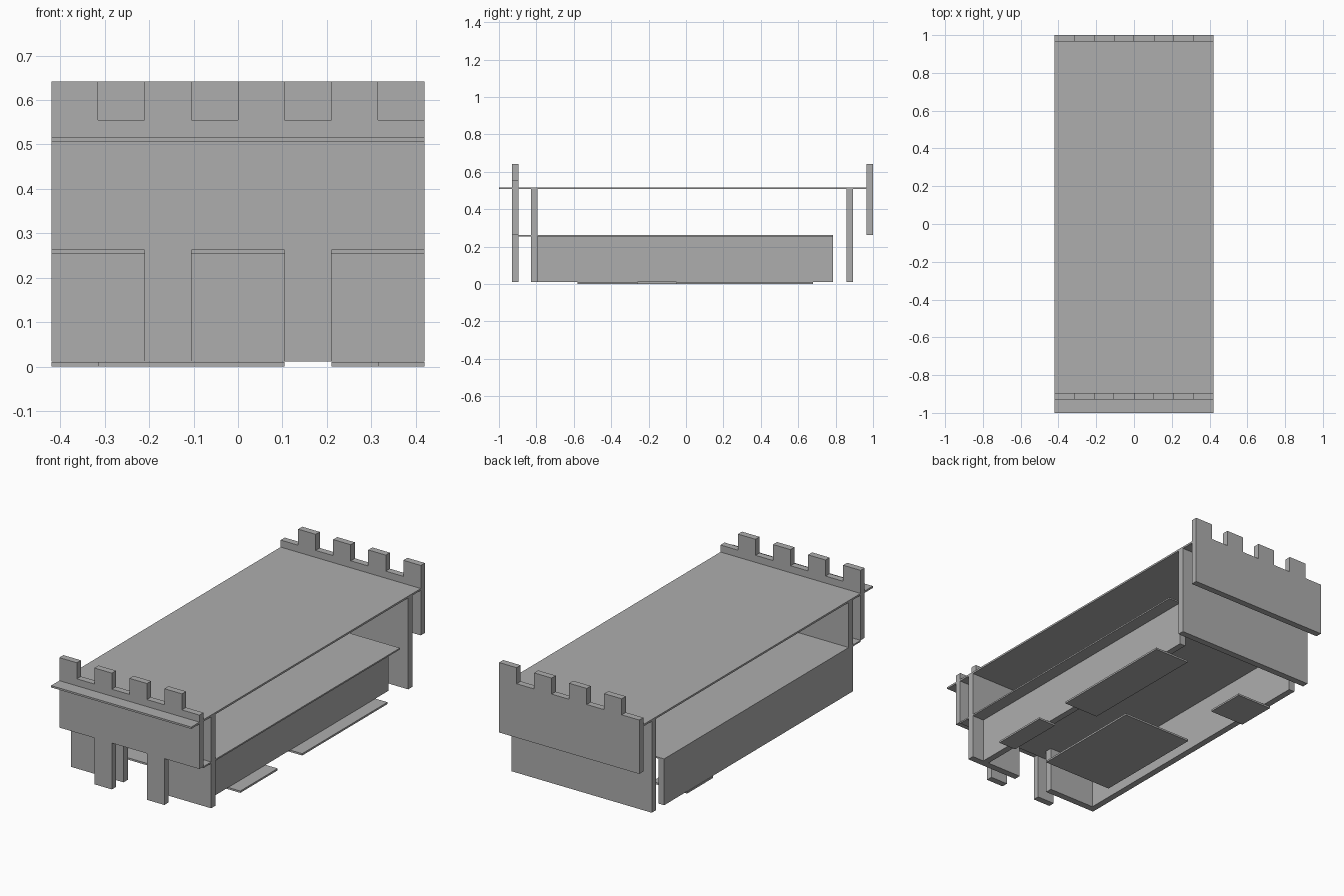
import bpy
import bmesh
from mathutils import Vector

cube = bpy.data.objects.get("Cube")
if cube:
    bpy.data.objects.remove(cube, do_unlink=True)

stone = bpy.data.materials.new("plain_grey")
stone.use_nodes = True
grey = (0.42, 0.42, 0.42, 1)
stone.diffuse_color = grey
stone.node_tree.nodes["Principled BSDF"].inputs["Base Color"].default_value = grey

HALF = 0.42            # half width
STEP = HALF / 4        # width of one merlon or notch
FOOT = 0.012           # underside of the walls
SHELF_LOW, SHELF_TOP = 0.255, 0.263
ROOF_LOW, ROOF_TOP = 0.507, 0.517
NOTCH, CREST = 0.555, 0.642


def panel(name, outline, y0, y1):
    """Extrude an (x, z) outline from y0 to y1."""
    bm = bmesh.new()
    face = bm.faces.new([bm.verts.new((x, y0, z)) for x, z in outline])
    grown = bmesh.ops.extrude_face_region(bm, geom=[face])["geom"]
    verts = [g for g in grown if isinstance(g, bmesh.types.BMVert)]
    bmesh.ops.translate(bm, verts=verts, vec=Vector((0, y1 - y0, 0)))
    bmesh.ops.recalc_face_normals(bm, faces=bm.faces)
    mesh = bpy.data.meshes.new(name)
    bm.to_mesh(mesh)
    bm.free()
    mesh.materials.append(stone)
    obj = bpy.data.objects.new(name, mesh)
    bpy.context.collection.objects.link(obj)
    return obj


def box(name, x0, x1, y0, y1, z0, z1):
    return panel(name, [(x0, z0), (x1, z0), (x1, z1), (x0, z1)], y0, y1)


def crest(side):
    """Battlement line running across the wall; side flips it left to right."""
    points = []
    for i in range(8):
        z = NOTCH if i % 2 else CREST
        points += [(side * (i * STEP - HALF), z), (side * ((i + 1) * STEP - HALF), z)]
    return points


# Battlement walls: the front one stands on two legs
legs = []
for x in (STEP, -2 * STEP):
    legs += [(x + STEP, SHELF_TOP), (x + STEP, FOOT), (x, FOOT), (x, SHELF_TOP)]
panel("front_battlement",
      crest(1) + [(HALF, SHELF_TOP)] + legs + [(-HALF, SHELF_TOP)], -0.93, -0.895)
panel("back_battlement",
      crest(-1) + [(-HALF, SHELF_TOP), (HALF, SHELF_TOP)], 0.965, 1.0)

# Inner end walls: the front one has a doorway
panel("front_inner_wall",
      [(-HALF, FOOT), (-STEP, FOOT), (-STEP, SHELF_LOW), (STEP, SHELF_LOW),
       (STEP, FOOT), (HALF, FOOT), (HALF, ROOF_LOW), (-HALF, ROOF_LOW)], -0.83, -0.793)
box("back_inner_wall", -HALF, HALF, 0.857, 0.893, FOOT, ROOF_LOW)

# Roof and upper floor
box("roof_slab", -HALF, HALF, -1, 1, ROOF_LOW, ROOF_TOP)
box("upper_floor", -HALF, HALF, -0.895, 0.787, SHELF_LOW, SHELF_TOP)

# Long side walls
box("right_side_wall", -HALF, -HALF + 0.035, -0.793, 0.787, FOOT, SHELF_LOW)
box("left_side_wall", 0.315, 0.35, -0.793, 0.787, FOOT, SHELF_LOW)

# Ground plates
plates = {
    "left_back_plate": (0.21, HALF, -0.05, 0.68),
    "left_front_plate": (0.315, HALF, -0.58, -0.26),
    "middle_plate": (-0.315, 0.105, -0.58, 0.06),
    "right_plate": (-HALF, -0.21, 0.37, 0.59),
}
for name, (x0, x1, y0, y1) in plates.items():
    box(name, x0, x1, y0, y1, 0, 0.01)
